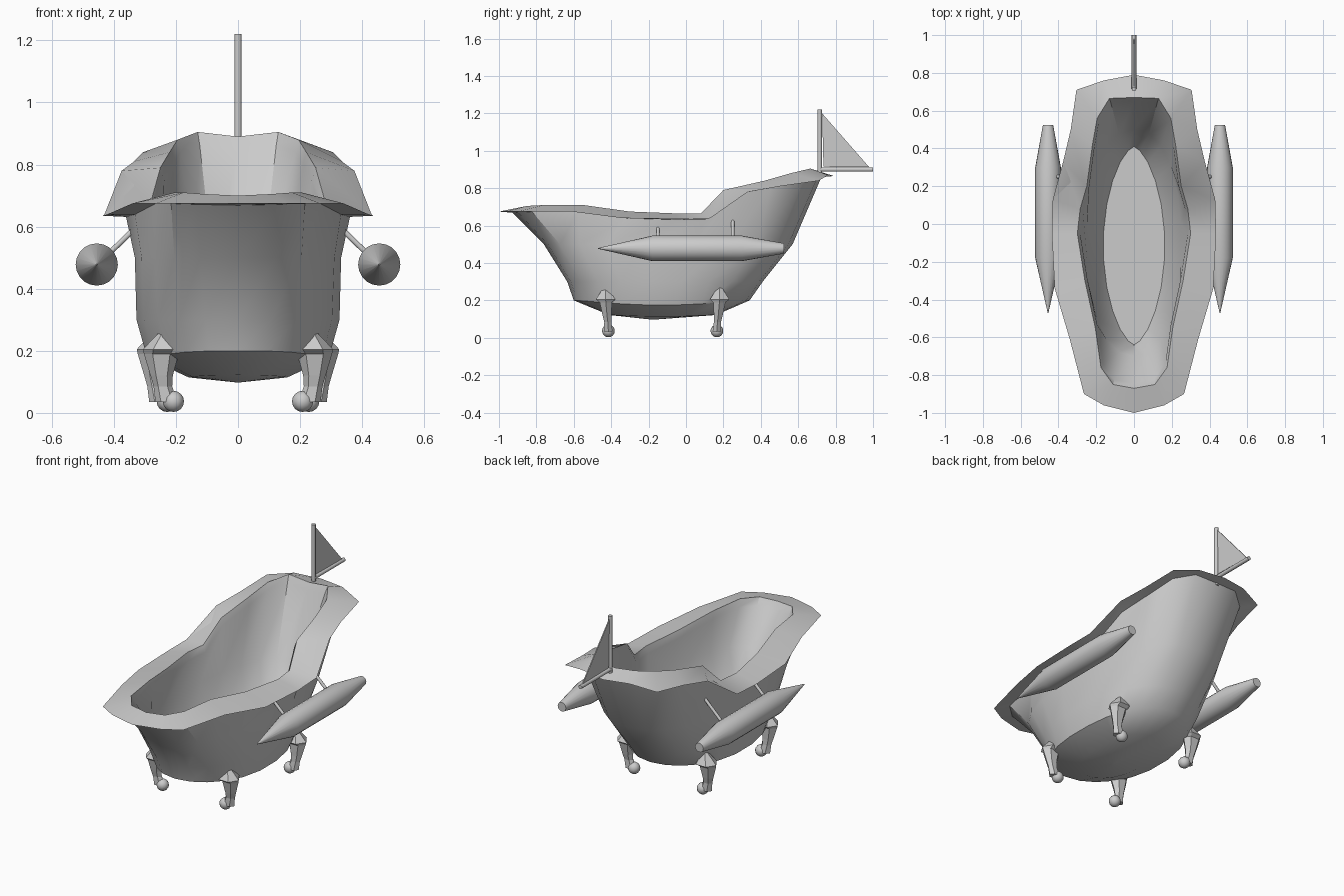
import bpy, bmesh, math
from mathutils import Vector

if "Cube" in bpy.data.objects:
    bpy.data.objects.remove(bpy.data.objects["Cube"])


def loft(name, rings, smooth=None):
    """Skin a stack of equal-length rings and cap both ends."""
    bm = bmesh.new()
    rows = [[bm.verts.new(p) for p in r] for r in rings]
    n = len(rows[0])
    for a, b in zip(rows, rows[1:]):
        for i in range(n):
            j = (i + 1) % n
            bm.faces.new((a[i], a[j], b[j], b[i]))
    for r in (rows[0], rows[-1]):
        c = bm.verts.new(sum((v.co for v in r), Vector()) / n)
        for i in range(n):
            bm.faces.new((r[i], r[(i + 1) % n], c))
    bmesh.ops.remove_doubles(bm, verts=bm.verts, dist=0.0005)
    bmesh.ops.recalc_face_normals(bm, faces=bm.faces)
    me = bpy.data.meshes.new(name)
    bm.to_mesh(me)
    bm.free()
    ob = bpy.data.objects.new(name, me)
    bpy.context.collection.objects.link(ob)
    if smooth:
        bpy.ops.object.select_all(action='DESELECT')
        ob.select_set(True)
        bpy.context.view_layer.objects.active = ob
        bpy.ops.object.shade_smooth_by_angle(angle=math.radians(smooth))
    return ob


def rod(name, a, b, r=0.012, sides=10):
    a, b = Vector(a), Vector(b)
    q = (b - a).to_track_quat('Z', 'Y')
    circle = [q @ Vector((r * math.cos(t), r * math.sin(t), 0))
              for t in (i * math.tau / sides for i in range(sides))]
    return loft(name, [[p + c for c in circle] for p in (a, b)], 40)


def full(half):
    """Mirror a half outline (front to back) into a closed ring."""
    return [Vector(p) for p in half] + [Vector((-x, y, z)) for x, y, z in half[-2:0:-1]]


def oval(w, front, back, z, power=0.8, sag=0.0):
    half = []
    for i in range(12):
        t = math.pi * i / 11
        s, c = max(math.sin(t), 0), math.cos(t)
        y = (front + back) / 2 - (back - front) / 2 * math.copysign(abs(c) ** min(power, 1), c)
        half.append((0 if i in (0, 11) else w * s ** power, y, z - sag * s ** 3))
    return full(half)


# Tub: flared outer rim and raised crest, both stepped up at the back
outer = full([(0, -1, .675), (.16, -.96, .675), (.265, -.90, .675), (.34, -.61, .675),
              (.42, -.34, .64), (.435, -.05, .635), (.43, .13, .64), (.375, .33, .78),
              (.335, .5, .81), (.305, .71, .84), (.16, .76, .87), (0, .79, .865)])
crest = full([(0, -.87, .70), (.11, -.85, .705), (.175, -.76, .71), (.205, -.55, .71),
              (.26, -.30, .675), (.30, -.05, .665), (.285, .08, .665), (.25, .20, .79),
              (.22, .42, .84), (.195, .56, .88), (.13, .665, .905), (0, .67, .89)])
neck = [o.lerp(c, .55) - Vector((0, 0, .02)) for o, c in zip(outer, crest)]
lip = [Vector((p.x * .95, p.y * .97, p.z - .04)) for p in crest]
loft("bathtub", [
    oval(.004, -.19, -.16, .098),
    oval(.16, -.41, .16, .122, .9, .008),
    oval(.295, -.60, .34, .20, .92, .025),
    oval(.33, -.635, .41, .30, .9),
    oval(.335, -.76, .57, .50, .8),
    neck, outer, crest, lip,
    oval(.25, -.70, .50, .48, .9),
    oval(.163, -.64, .41, .33, 1.3),
], 38)

# Clawed feet with an arrow-shaped knee
for sx in (1, -1):
    for place, y0, dx, lean in (("front", -.43, 0, .015), ("back", .18, .02, -.015)):
        rings = []
        for x, z, hx, hy, k in ((.228, .285, .002, .002, 0), (.240, .205, .066, .060, 0),
                                (.247, .190, .056, .038, .1), (.246, .12, .036, .027, .5),
                                (.242, .085, .030, .022, .8), (.230, .035, .036, .026, 1)):
            rings.append([(sx * (x + dx + hx * math.cos(a)), y0 + lean * k + hy * math.sin(a), z)
                          for a in (i * math.tau / 6 for i in range(6))])
        side = "right" if sx > 0 else "left"
        loft(f"{place}_{side}_foot", rings)
        bpy.ops.mesh.primitive_uv_sphere_add(segments=12, ring_count=8, radius=.034,
                                             location=(sx * (.208 + dx), y0 + lean, .037))
        ball = bpy.context.object
        ball.name = f"{place}_{side}_foot_ball"
        bpy.ops.object.shade_smooth_by_angle(angle=math.radians(50))

# Outrigger floats and their struts
for sx, side in ((1, "right"), (-1, "left")):
    rings = [[(sx * .455 + r * math.cos(a), y, .478 + r * math.sin(a))
              for a in (i * math.tau / 20 for i in range(20))]
             for y, r in ((-.47, .002), (-.18, .068), (.30, .068), (.525, .027))]
    loft(f"{side}_float", rings, 25)
    for n, y in (("front", -.15), ("back", .25)):
        rod(f"{n}_{side}_strut", (sx * .44, y, .49), (sx * .30, y, .625), .009)

# Mast, boom and thin sail
rod("mast", (0, .715, .85), (0, .715, 1.22))
rod("boom", (0, .715, .90), (0, 1.0, .90))
loft("sail", [[(x, .728, 1.20), (x, .735, .915), (x, .98, .912)] for x in (-.003, .003)])
